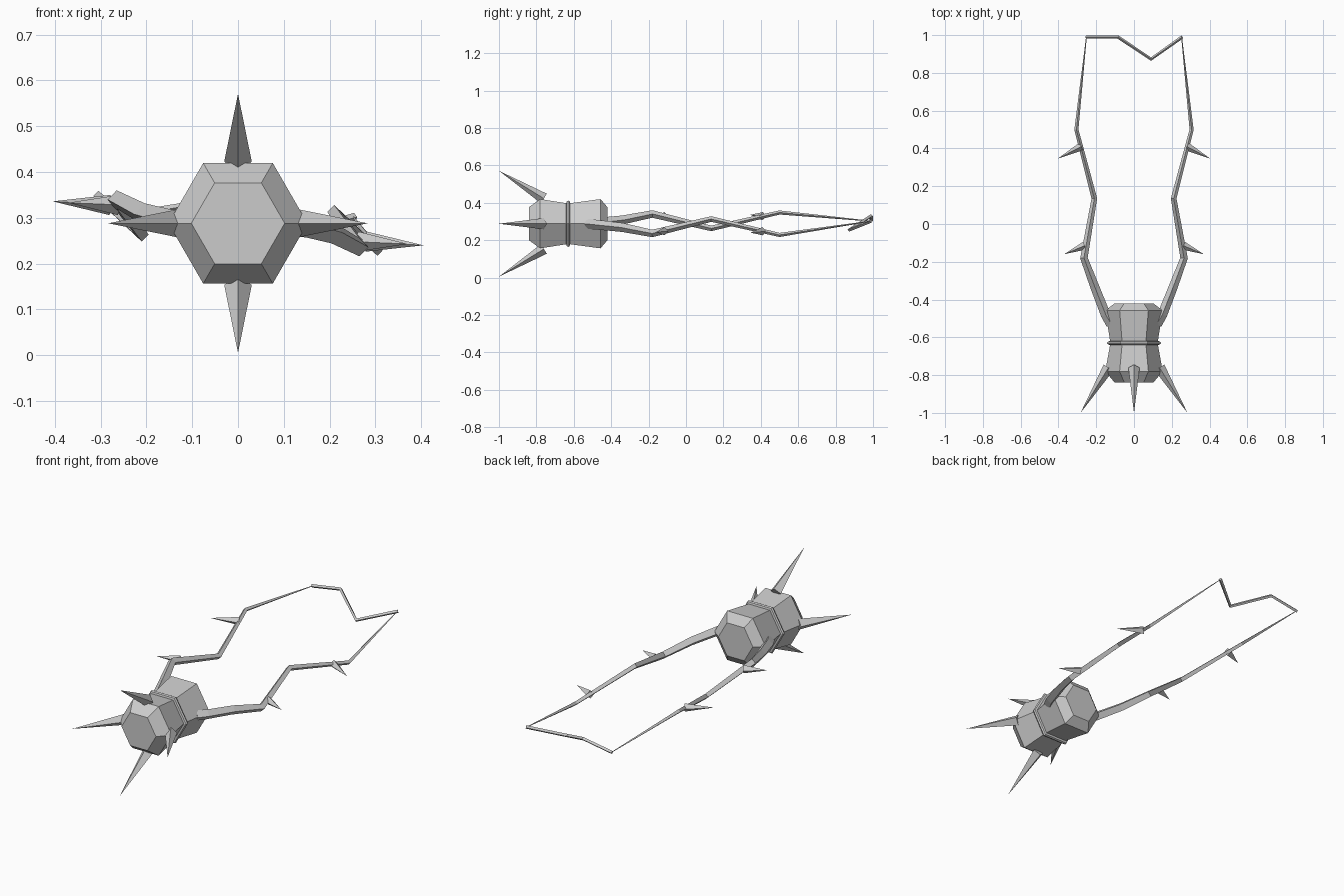
import bpy, bmesh, math
from mathutils import Vector

if "Cube" in bpy.data.objects:
    bpy.data.objects.remove(bpy.data.objects["Cube"])

CZ = 0.288  # height of the central axis

mat = bpy.data.materials.new("plain grey")
mat.diffuse_color = (0.6, 0.6, 0.6, 1)
mat.use_nodes = True
mat.node_tree.nodes["Principled BSDF"].inputs["Base Color"].default_value = mat.diffuse_color


def sweep(name, points, radii, sides=4):
    """Faceted tube through points; a zero radius makes a sharp tip."""
    pts = [Vector(p) for p in points]
    bm = bmesh.new()
    rings = []
    for i, p in enumerate(pts):
        a = (p - pts[i - 1]).normalized() if i else Vector()
        b = (pts[i + 1] - p).normalized() if i < len(pts) - 1 else Vector()
        t = (a + b).normalized()
        u = t.cross(Vector((0, 0, 1))).normalized()
        v = u.cross(t)
        rings.append([bm.verts.new(p + radii[i] * (u * math.cos(k * math.tau / sides)
                                                   + v * math.sin(k * math.tau / sides)))
                      for k in range(sides)])
    for r0, r1 in zip(rings, rings[1:]):
        for k in range(sides):
            j = (k + 1) % sides
            bm.faces.new((r0[k], r0[j], r1[j], r1[k]))
    bm.faces.new(rings[0][::-1])
    bm.faces.new(rings[-1])
    bmesh.ops.remove_doubles(bm, verts=bm.verts, dist=1e-5)
    bmesh.ops.recalc_face_normals(bm, faces=bm.faces)
    me = bpy.data.meshes.new(name)
    bm.to_mesh(me)
    bm.free()
    me.materials.append(mat)
    ob = bpy.data.objects.new(name, me)
    bpy.context.collection.objects.link(ob)
    return ob


# Hexagonal waisted body
profile = [(-0.84, 0.102), (-0.78, 0.152), (-0.63, 0.125), (-0.457, 0.152), (-0.42, 0.102)]
sweep("body", [(0, y, CZ) for y, r in profile], [r for y, r in profile], 6)

# Thin band around the waist
band = [(-0.642, 0.12), (-0.638, 0.138), (-0.63, 0.143), (-0.622, 0.138), (-0.618, 0.12)]
sweep("waist_band", [(0, y, CZ) for y, r in band], [r for y, r in band], 6)

# Four front spikes
for side, dx, dz in (("right", 1, 0), ("top", 0, 1), ("left", -1, 0), ("bottom", 0, -1)):
    sweep("front_spike_" + side,
          [(0.135 * dx, -0.76, CZ + 0.135 * dz), (0.283 * dx, -1.0, CZ + 0.283 * dz)],
          [0.03, 0])

# Tapering arms with thorns; the left is the right turned half round the long axis
arm = [(0.12, -0.53, 0.0), (0.15, -0.48, -0.005), (0.205, -0.34, -0.02), (0.265, -0.18, -0.052),
       (0.21, 0.135, 0.025), (0.305, 0.5, -0.06), (0.252, 0.99, 0.014)]
arm_r = [0.028, 0.026, 0.024, 0.020, 0.015, 0.011, 0.002]
thorns = [((0.262, -0.115, -0.04), (0.37, -0.16, -0.045)),
          ((0.28, 0.41, -0.04), (0.405, 0.345, -0.048))]
for side, s in (("right", 1), ("left", -1)):
    def place(p):
        return (s * p[0], p[1], CZ + s * p[2])
    path = [place(p) for p in arm]
    path[-1] = (s * 0.252, 0.99, 0.302)  # both arms end level
    sweep("arm_" + side, path, arm_r)
    for n, (base, tip) in enumerate(thorns, 1):
        sweep(f"thorn_{side}_{n}", [place(base), place(tip)], [0.022, 0])

# Zigzag link between the arm tips
sweep("zigzag_link", [(-0.255, 0.99, 0.302), (-0.085, 0.99, 0.33),
                      (0.09, 0.873, 0.255), (0.255, 0.99, 0.302)], [0.009] * 4)
